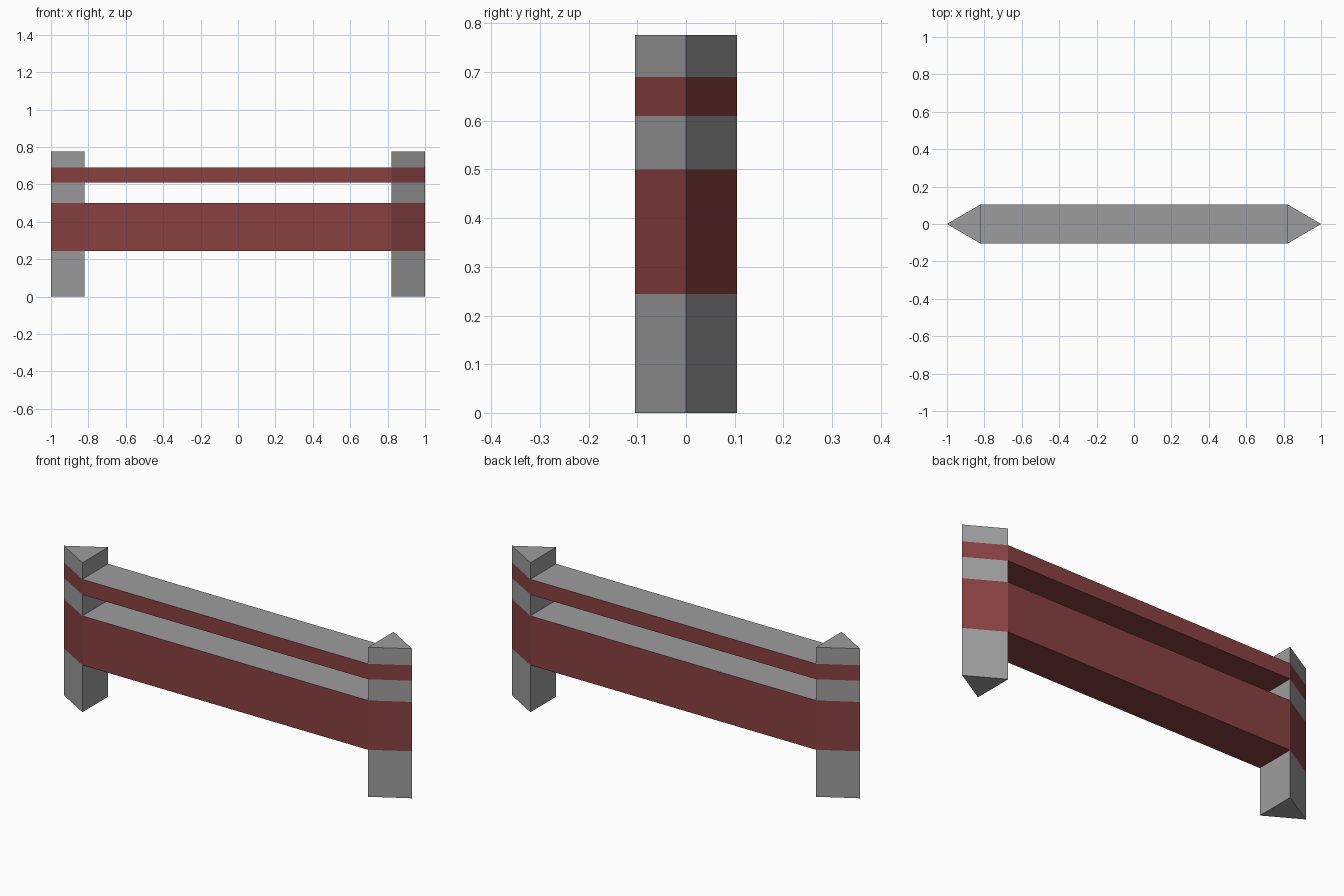
import bpy
import bmesh

if "Cube" in bpy.data.objects:
    bpy.data.objects.remove(bpy.data.objects["Cube"])

HALF_LEN, INNER_X, HALF_W, HEIGHT = 1.0, 0.82, 0.105, 0.776
BANDS = {"lower_rail": (0.244, 0.5), "upper_rail": (0.61, 0.69)}


def material(name, rgb):
    m = bpy.data.materials.new(name)
    m.diffuse_color = (*rgb, 1)
    m.use_nodes = True
    m.node_tree.nodes["Principled BSDF"].inputs["Base Color"].default_value = m.diffuse_color
    return m


MATS = [material("concrete grey", (0.34, 0.34, 0.34)),
        material("dull red", (0.25, 0.053, 0.053))]


def prism(outline, z0, z1):
    """Extrude a flat outline between two heights."""
    bm = bmesh.new()
    base = bm.faces.new([bm.verts.new((x, y, z0)) for x, y in outline])
    top = bmesh.ops.extrude_face_region(bm, geom=[base], use_keep_orig=True)["geom"]
    bmesh.ops.translate(bm, vec=(0, 0, z1 - z0),
                        verts=[v for v in top if isinstance(v, bmesh.types.BMVert)])
    bmesh.ops.recalc_face_normals(bm, faces=bm.faces)
    return bm


def finish(name, bm):
    me = bpy.data.meshes.new(name)
    bm.to_mesh(me)
    bm.free()
    for m in MATS:
        me.materials.append(m)
    ob = bpy.data.objects.new(name, me)
    bpy.context.collection.objects.link(ob)
    return ob


# Triangular end posts, cut at the rail heights so the stripes wrap round them
bm = prism([(INNER_X, -HALF_W), (HALF_LEN, 0), (INNER_X, HALF_W)], 0, HEIGHT)
for band in BANDS.values():
    for z in band:
        bmesh.ops.bisect_plane(bm, geom=bm.verts[:] + bm.edges[:] + bm.faces[:],
                               plane_co=(0, 0, z), plane_no=(0, 0, 1))
covered = []
for f in bm.faces:
    z = f.calc_center_median().z
    if any(a < z < b for a, b in BANDS.values()):
        f.material_index = 1
        if f.normal.x < -0.9:  # hidden where the rail meets the post
            covered.append(f)
bmesh.ops.delete(bm, geom=covered, context='FACES')
posts = finish("end_posts", bm)
posts.modifiers.new("mirror", 'MIRROR').use_axis[0] = True

# Rails: red sides and underside, grey top, open where they join the posts
for name, (z0, z1) in BANDS.items():
    bm = prism([(-INNER_X, -HALF_W), (INNER_X, -HALF_W),
                (INNER_X, HALF_W), (-INNER_X, HALF_W)], z0, z1)
    for f in bm.faces:
        f.material_index = 0 if f.normal.z > 0.5 else 1
    bmesh.ops.delete(bm, geom=[f for f in bm.faces if abs(f.normal.x) > 0.9],
                     context='FACES')
    finish(name, bm)
